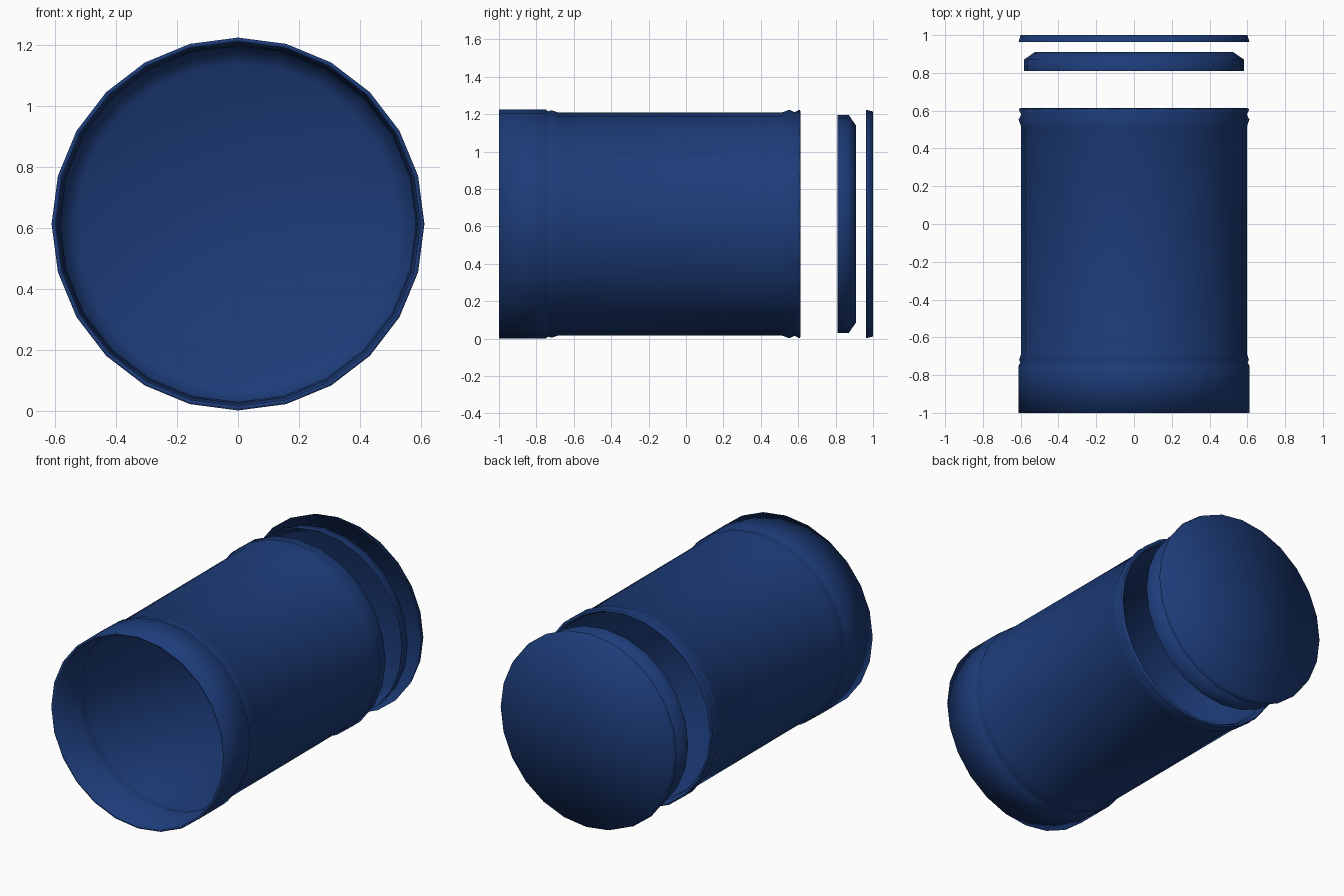
import bpy, bmesh, math

if "Cube" in bpy.data.objects:
    bpy.data.objects.remove(bpy.data.objects["Cube"])

SIDES = 24
CENTRE_Z = 0.613

blue = bpy.data.materials.new("dark_blue")
blue.diffuse_color = (0.012, 0.045, 0.19, 1)
blue.use_nodes = True
blue.node_tree.nodes["Principled BSDF"].inputs["Base Color"].default_value = blue.diffuse_color


def lathe(name, profile, closed_end=False, wall=0.0):
    """Spin (radius, y) points round the long axis; optionally close the last ring."""
    bm = bmesh.new()
    rings = []
    for r, y in profile:
        ring = []
        for i in range(SIDES):
            a = 2 * math.pi * i / SIDES
            ring.append(bm.verts.new((r * math.sin(a), y, CENTRE_Z + r * math.cos(a))))
        rings.append(ring)
    for a, b in zip(rings, rings[1:]):
        for i in range(SIDES):
            j = (i + 1) % SIDES
            bm.faces.new((a[i], a[j], b[j], b[i]))
    if closed_end:
        tip = bm.verts.new((0, profile[-1][1], CENTRE_Z))
        for i in range(SIDES):
            bm.faces.new((rings[-1][i], rings[-1][(i + 1) % SIDES], tip))
    # make the outer wall face outward
    bm.normal_update()
    bm.faces.ensure_lookup_table()
    f = bm.faces[0]
    c = f.calc_center_median()
    if f.normal.x * c.x + f.normal.z * (c.z - CENTRE_Z) < 0:
        bmesh.ops.reverse_faces(bm, faces=bm.faces[:])
    for f in bm.faces:
        f.smooth = True
    me = bpy.data.meshes.new(name)
    bm.to_mesh(me)
    bm.free()
    ob = bpy.data.objects.new(name, me)
    me.materials.append(blue)
    bpy.context.collection.objects.link(ob)
    if wall:
        mod = ob.modifiers.new("wall", "SOLIDIFY")
        mod.thickness = wall
        mod.offset = -1
    return ob


# Main pipe: wide front socket, small ridge, straight body, grooved back lip
lathe("pipe_body", [
    (0.611, -1.0), (0.611, -0.75), (0.602, -0.735), (0.608, -0.72), (0.597, -0.685),
    (0.597, 0.515), (0.611, 0.553), (0.597, 0.58), (0.611, 0.607)], wall=0.014)

# Chamfered inner plug, open to the front
lathe("inner_plug", [(0.583, 0.81), (0.583, 0.87), (0.525, 0.91)], closed_end=True)

# Thin end cap, open to the front
lathe("end_cap", [(0.611, 0.963), (0.601, 1.0)], closed_end=True)
